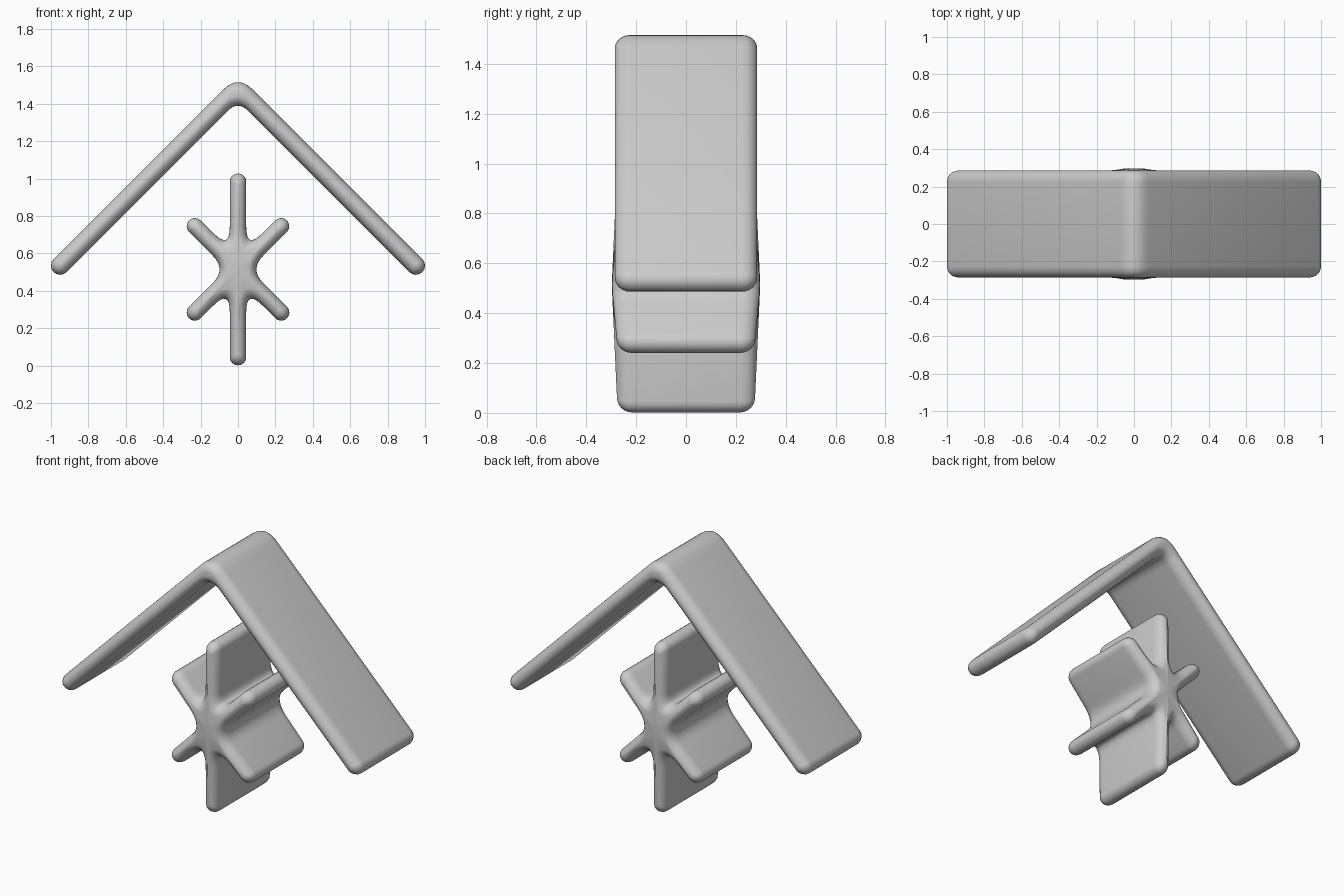
import bpy, bmesh
from math import sin, cos, radians, exp, pi
from mathutils import Vector

if "Cube" in bpy.data.objects:
    bpy.data.objects.remove(bpy.data.objects["Cube"])

grey = bpy.data.materials.new("light grey")
grey.use_nodes = True
grey.diffuse_color = (0.6, 0.6, 0.6, 1)
grey.node_tree.nodes["Principled BSDF"].inputs["Base Color"].default_value = (0.6, 0.6, 0.6, 1)


def polar(r, angle):
    return Vector((r * cos(angle), r * sin(angle)))


def outline(arms, fillets, h, shrink):
    """Round-ended arms about a centre, with a curved web after each arm.
    arms: (angle in degrees, length), anticlockwise; fillets: web reach along the arm."""
    pts = []
    for i, (deg, length) in enumerate(arms):
        a = radians(deg)
        along, side = polar(1, a), polar(1, a + pi / 2)
        # rounded tip, from right side to left side
        for k in range(9):
            t = -pi / 2 + pi * k / 8
            pts.append(along * (length - shrink - h + h * cos(t)) + side * h * sin(t))
        # web to the next arm
        b = radians(arms[(i + 1) % len(arms)][0])
        if b <= a:
            b += 2 * pi
        s = fillets[i]
        start = along * s + side * h
        end = polar(s, b) - polar(h, b + pi / 2)
        corner = polar(h / sin((b - a) / 2), (a + b) / 2)
        for k in range(9):
            u = k / 8
            pts.append(start * (1 - u) ** 2 + corner * 2 * u * (1 - u) + end * u * u)
    return pts


def soft_plates(name, centre_z, arms, fillets, h, half_depth, edge, bulge):
    """Loft the outline along y, thinning and shortening it towards both ends."""
    bm = bmesh.new()
    steps = [radians(d) for d in (0, 15, 30, 45, 60, 75, 90)]
    sections = [(half_depth - edge + edge * sin(a), cos(a)) for a in steps]
    sections = [(-y, c) for y, c in reversed(sections)] + sections
    rings = []
    for y, c in sections:
        ring = []
        for p in outline(arms, fillets, h * max(c, 0.12), edge * (1 - c)):
            swell = 1 + bulge * exp(-(p.length / 0.18) ** 2)
            ring.append(bm.verts.new((p.x, y * swell, centre_z + p.y)))
        rings.append(ring)
    n = len(rings[0])
    for low, high in zip(rings, rings[1:]):
        for i in range(n):
            j = (i + 1) % n
            bm.faces.new((low[i], low[j], high[j], high[i]))
    # close the ends, with a raised middle where the hub swells
    for ring, sign in ((rings[0], -1), (rings[-1], 1)):
        if bulge:
            mid = bm.verts.new((0, sign * half_depth * (1 + bulge), centre_z))
            for i in range(n):
                bm.faces.new((ring[i], ring[(i + 1) % n], mid))
        else:
            bm.faces.new(ring)
    bmesh.ops.recalc_face_normals(bm, faces=bm.faces)
    mesh = bpy.data.meshes.new(name)
    bm.to_mesh(mesh)
    bm.free()
    mesh.materials.append(grey)
    obj = bpy.data.objects.new(name, mesh)
    bpy.context.collection.objects.link(obj)
    bpy.ops.object.select_all(action='DESELECT')
    obj.select_set(True)
    bpy.context.view_layer.objects.active = obj
    bpy.ops.object.shade_smooth_by_angle(angle=radians(60))


# Bent roof plate: two sloping wings joined by a rounded ridge
soft_plates("roof", 1.486, [(-135, 1.394), (-45, 1.394)], [0.125, 0.064],
            0.049, 0.285, 0.06, 0)

# Six-bladed star: tall upright blades, short diagonal blades, filleted hub
tall, short = 0.513, 0.37
soft_plates("star_blades", 0.515,
            [(-135, short), (-90, tall), (-45, short), (45, short), (90, tall), (135, short)],
            [0.228, 0.228, 0.147, 0.228, 0.228, 0.147],
            0.044, 0.277, 0.06, 0.075)
